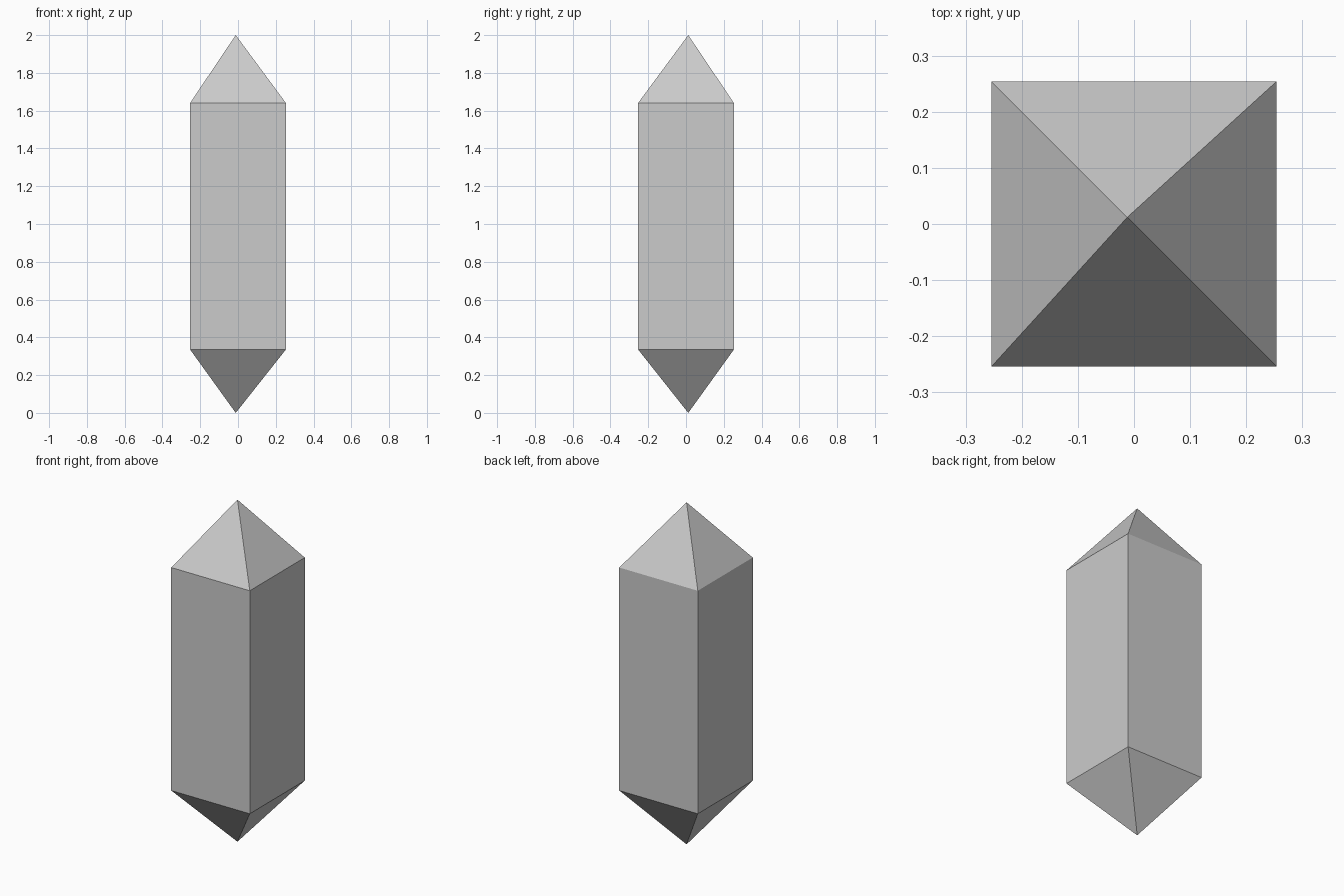
import bpy, bmesh

if "Cube" in bpy.data.objects:
    bpy.data.objects.remove(bpy.data.objects["Cube"])

HALF = 0.254                  # half width of the square shaft
LOW, HIGH = 0.336, 1.64       # shaft ends
TIP_X, TIP_Y = -0.012, 0.012  # tips sit slightly off centre

bm = bmesh.new()

# square shaft
bmesh.ops.create_cube(bm, size=1)
for v in bm.verts:
    v.co = (v.co.x * 2 * HALF, v.co.y * 2 * HALF, HIGH if v.co.z > 0 else LOW)

# pull both end caps out into four-sided points
bm.normal_update()
caps = [f for f in bm.faces if abs(f.normal.z) > 0.9]
for tip in bmesh.ops.poke(bm, faces=caps)["verts"]:
    tip.co = (TIP_X, TIP_Y, 2.0 if tip.co.z > 1 else 0.0)

bmesh.ops.recalc_face_normals(bm, faces=bm.faces)
mesh = bpy.data.meshes.new("crystal")
bm.to_mesh(mesh)
bm.free()
bpy.context.collection.objects.link(bpy.data.objects.new("crystal", mesh))
